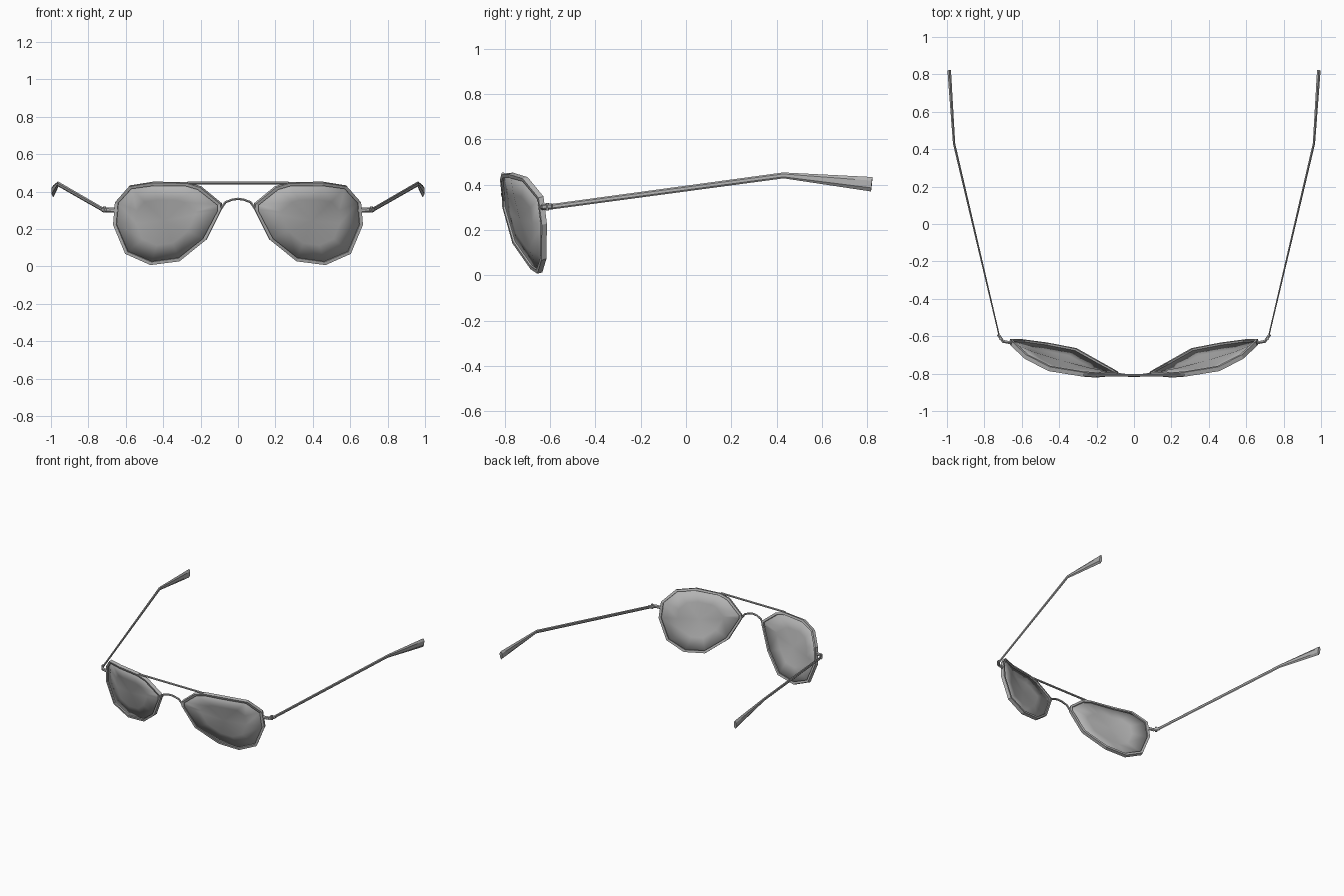
import bpy, bmesh, math
from mathutils import Vector

if "Cube" in bpy.data.objects:
    bpy.data.objects.remove(bpy.data.objects["Cube"], do_unlink=True)

grey = bpy.data.materials.new("plain grey")
grey.use_nodes = True
tone = (0.45, 0.45, 0.45, 1)
grey.diffuse_color = tone
grey.node_tree.nodes["Principled BSDF"].inputs["Base Color"].default_value = tone


def make_object(name, bm, mirror=True, smooth=None):
    bmesh.ops.recalc_face_normals(bm, faces=bm.faces)
    mesh = bpy.data.meshes.new(name)
    bm.to_mesh(mesh)
    bm.free()
    mesh.materials.append(grey)
    obj = bpy.data.objects.new(name, mesh)
    bpy.context.collection.objects.link(obj)
    if mirror:
        obj.modifiers.new("mirror", "MIRROR").use_mirror_merge = False
    if smooth:
        bpy.ops.object.select_all(action="DESELECT")
        obj.select_set(True)
        bpy.context.view_layer.objects.active = obj
        bpy.ops.object.shade_smooth_by_angle(angle=math.radians(smooth))
    return obj


def bridge_rings(bm, a, b):
    for i in range(len(a)):
        j = (i + 1) % len(a)
        bm.faces.new((a[i], a[j], b[j], b[i]))


def sweep(name, path, sizes, up, sides=6, mirror=True, smooth=None):
    """Loft an elliptical section along a path; sizes are (half width, half height)."""
    bm = bmesh.new()
    pts = [Vector(p) for p in path]
    rings = []
    for i, p in enumerate(pts):
        tangent = (pts[min(i + 1, len(pts) - 1)] - pts[max(i - 1, 0)]).normalized()
        side = tangent.cross(Vector(up)).normalized()
        top = side.cross(tangent)
        w, h = sizes[i] if len(sizes) > 1 else sizes[0]
        ring = []
        for k in range(sides):
            a = 2 * math.pi * (k + 0.5) / sides
            ring.append(bm.verts.new(p + side * w * math.cos(a) + top * h * math.sin(a)))
        rings.append(ring)
    for a, b in zip(rings, rings[1:]):
        bridge_rings(bm, a, b)
    bm.faces.new(rings[0])
    bm.faces.new(rings[-1])
    return make_object(name, bm, mirror, smooth)


# Outline of one lens frame, running round from the nose
outline = [Vector(p) for p in (
    (0.09, -0.80, 0.335), (0.20, -0.81, 0.425), (0.27, -0.805, 0.447),
    (0.455, -0.775, 0.45), (0.58, -0.71, 0.43), (0.655, -0.64, 0.345),
    (0.665, -0.625, 0.225), (0.60, -0.627, 0.07), (0.465, -0.645, 0.01),
    (0.31, -0.675, 0.03), (0.168, -0.755, 0.144), (0.088, -0.80, 0.305))]
centre = Vector((0.39, -0.712, 0.25))
forward = Vector((0.297, -1, -0.29)).normalized()

# Rims: a square band round each outline
bm = bmesh.new()
rings = []
for inset, depth in ((0, 0.012), (0.018, 0.012), (0.018, -0.012), (0, -0.012)):
    rings.append([bm.verts.new(p + (centre - p).normalized() * inset + forward * depth)
                  for p in outline])
for i in range(4):
    bridge_rings(bm, rings[i], rings[(i + 1) % 4])
make_object("lens_rims", bm)

# Lenses: shallow domes filling the rims
bm = bmesh.new()
rings = []
for scale, bulge in ((0.96, 0), (0.55, 0.014)):
    rings.append([bm.verts.new(centre + (p - centre) * scale + forward * bulge)
                  for p in outline])
bridge_rings(bm, *rings)
tip = bm.verts.new(centre + forward * 0.02)
for i in range(len(outline)):
    bm.faces.new((rings[1][i], rings[1][(i + 1) % len(outline)], tip))
lens = make_object("lenses", bm, smooth=40)
shell = lens.modifiers.new("thickness", "SOLIDIFY")
shell.thickness = 0.005
shell.offset = 0

# Straight brow bar and arched nose bridge
sweep("brow_bar", [(-0.27, -0.808, 0.447), (0.27, -0.808, 0.447)],
      [(0.008, 0.008)], (0, 0, 1), mirror=False)
arch = [(0.09, -0.80, 0.31), (0.067, -0.805, 0.343), (0.03, -0.81, 0.357)]
full_arch = arch + [(0, -0.81, 0.361)] + [(-x, y, z) for x, y, z in reversed(arch)]
sweep("nose_bridge", full_arch, [(0.007, 0.007)], (0, 1, 0), mirror=False, smooth=40)

# Hinge arms and barrels at the outer edges
sweep("hinge_arms", [(0.64, -0.638, 0.30), (0.70, -0.628, 0.302), (0.727, -0.59, 0.304)],
      [(0.009, 0.013)], (0, 0, 1))
sweep("hinge_barrels", [(0.713, -0.612, 0.287), (0.713, -0.612, 0.319)],
      [(0.009, 0.009)], (0, 1, 0), sides=8)

# Temples sloping back, with flared drooping ear tips
sweep("temples", [(0.72, -0.60, 0.302), (0.962, 0.43, 0.441), (0.988, 0.82, 0.402)],
      [(0.004, 0.012), (0.007, 0.013), (0.011, 0.032)], (0, 0, 1), smooth=30)
